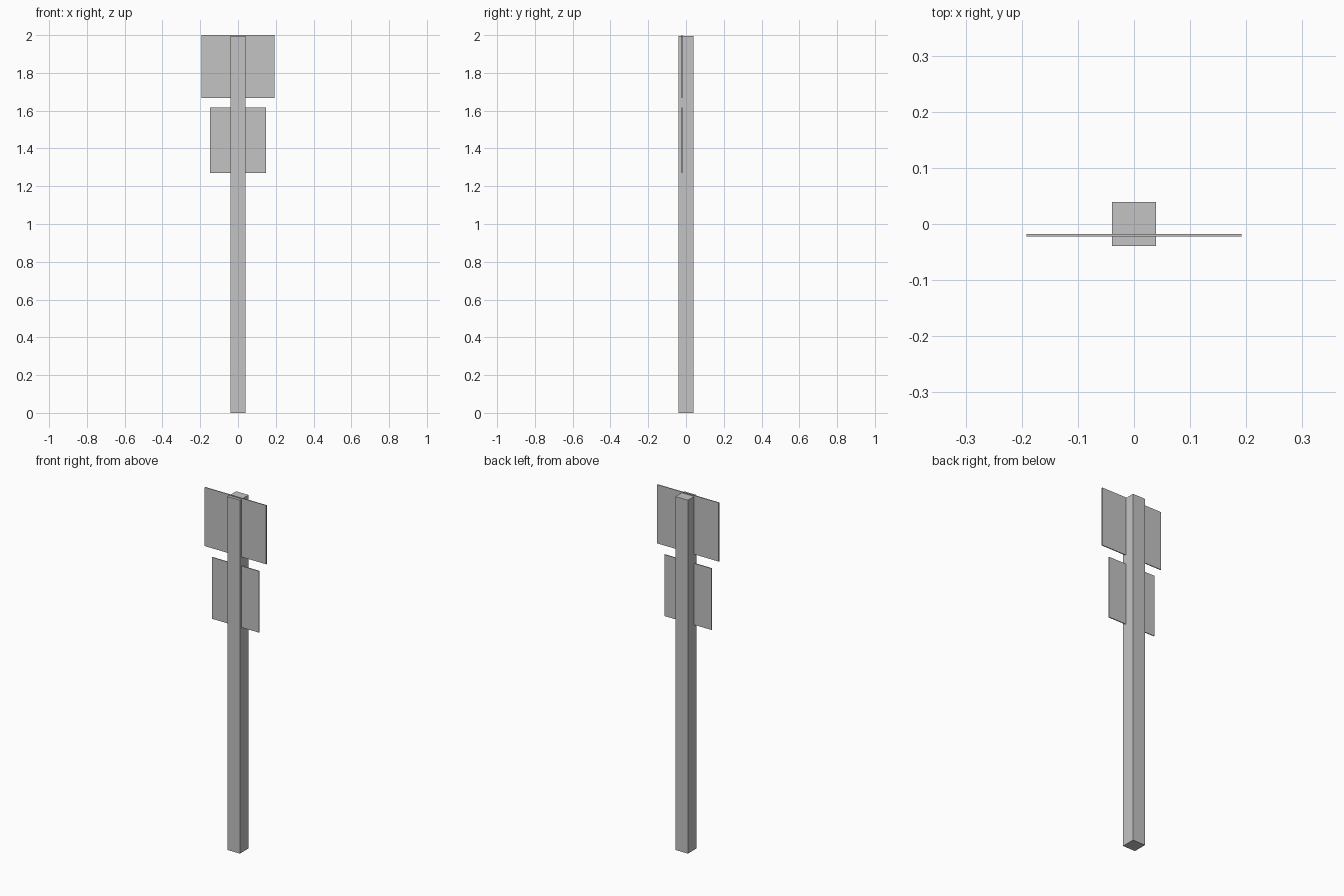
import bpy
import bmesh

cube = bpy.data.objects.get("Cube")
if cube:
    bpy.data.objects.remove(cube, do_unlink=True)

# Single flat grey
grey = bpy.data.materials.new("light_grey")
grey.use_nodes = True
colour = (0.55, 0.55, 0.55, 1)
grey.diffuse_color = colour
for node in grey.node_tree.nodes:
    if node.type == 'BSDF_PRINCIPLED':
        node.inputs["Base Color"].default_value = colour


def box(name, width, depth, bottom, top, y=0.0):
    """Flat-shaded box centred on x = 0, from bottom to top."""
    bm = bmesh.new()
    bmesh.ops.create_cube(bm, size=1)
    bmesh.ops.scale(bm, vec=(width, depth, top - bottom), verts=bm.verts)
    mesh = bpy.data.meshes.new(name)
    bm.to_mesh(mesh)
    bm.free()
    mesh.materials.append(grey)
    obj = bpy.data.objects.new(name, mesh)
    obj.location = (0, y, (bottom + top) / 2)
    bpy.context.collection.objects.link(obj)
    return obj


# Square post
box("post", 0.078, 0.078, 0, 1.995)

# Thin sign panels slotted through the front half of the post
PANEL_Y = -0.02
PANEL_DEPTH = 0.005
box("upper_sign_panel", 0.384, PANEL_DEPTH, 1.668, 2.0, PANEL_Y)
box("lower_sign_panel", 0.296, PANEL_DEPTH, 1.27, 1.617, PANEL_Y)
